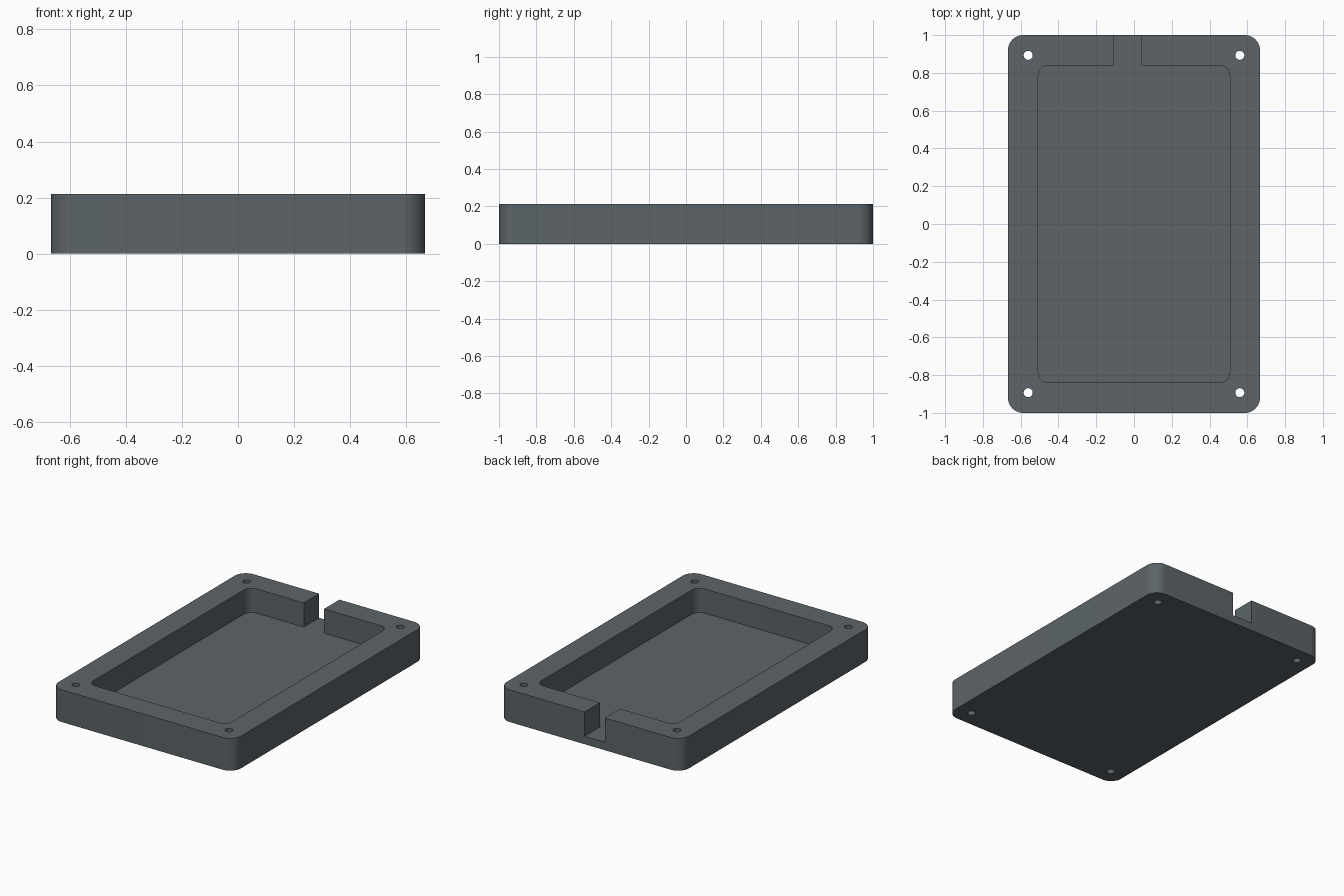
import bpy
import bmesh
import math

if "Cube" in bpy.data.objects:
    bpy.data.objects.remove(bpy.data.objects["Cube"])

HX, HY, HEIGHT = 0.667, 1.0, 0.213   # half width, half length, height
WALL, FLOOR = 0.16, 0.053

grey = bpy.data.materials.new("slate_grey")
grey.diffuse_color = (0.107, 0.127, 0.138, 1)
grey.use_nodes = True
grey.node_tree.nodes["Principled BSDF"].inputs["Base Color"].default_value = grey.diffuse_color


def prism(name, outline, z0, z1):
    """Extrude a closed 2D outline between two heights."""
    bm = bmesh.new()
    face = bm.faces.new([bm.verts.new((x, y, z0)) for x, y in outline])
    top = bmesh.ops.extrude_face_region(bm, geom=[face])["geom"]
    for v in top:
        if isinstance(v, bmesh.types.BMVert):
            v.co.z = z1
    bmesh.ops.recalc_face_normals(bm, faces=bm.faces[:])
    mesh = bpy.data.meshes.new(name)
    bm.to_mesh(mesh)
    bm.free()
    mesh.materials.append(grey)
    obj = bpy.data.objects.new(name, mesh)
    bpy.context.collection.objects.link(obj)
    return obj


def circle(cx, cy, r, n=32):
    return [(cx + r * math.cos(math.tau * i / n), cy + r * math.sin(math.tau * i / n))
            for i in range(n)]


def rounded_rect(hx, hy, r, n=16):
    pts = []
    for k, (sx, sy) in enumerate([(1, 1), (-1, 1), (-1, -1), (1, -1)]):
        for i in range(n + 1):
            a = math.pi / 2 * (k + i / n)
            pts.append((sx * (hx - r) + r * math.cos(a), sy * (hy - r) + r * math.sin(a)))
    return pts


# Rounded tray body
tray = prism("tray", rounded_rect(HX, HY, 0.08), 0, HEIGHT)

# Cavity, offset cable slot through the back wall, four corner screw holes
cutters = [
    prism("cavity_cutter", rounded_rect(HX - WALL, HY - WALL, 0.055), FLOOR, 0.4),
    prism("slot_cutter", [(-0.107, 0.7), (0.041, 0.7), (0.041, 1.1), (-0.107, 1.1)], FLOOR, 0.4),
]
for sx in (-1, 1):
    for sy in (-1, 1):
        cutters.append(prism("screw_hole_cutter", circle(sx * 0.56, sy * 0.893, 0.024), -0.1, 0.4))

bpy.context.view_layer.objects.active = tray
tray.select_set(True)
for cutter in cutters:
    mod = tray.modifiers.new("cut", "BOOLEAN")
    mod.operation = "DIFFERENCE"
    mod.solver = "EXACT"
    mod.object = cutter
    bpy.ops.object.modifier_apply(modifier=mod.name)
    bpy.data.objects.remove(cutter)

# Smooth rounded corners, sharp rims
bpy.ops.object.shade_smooth_by_angle(angle=math.radians(30))
